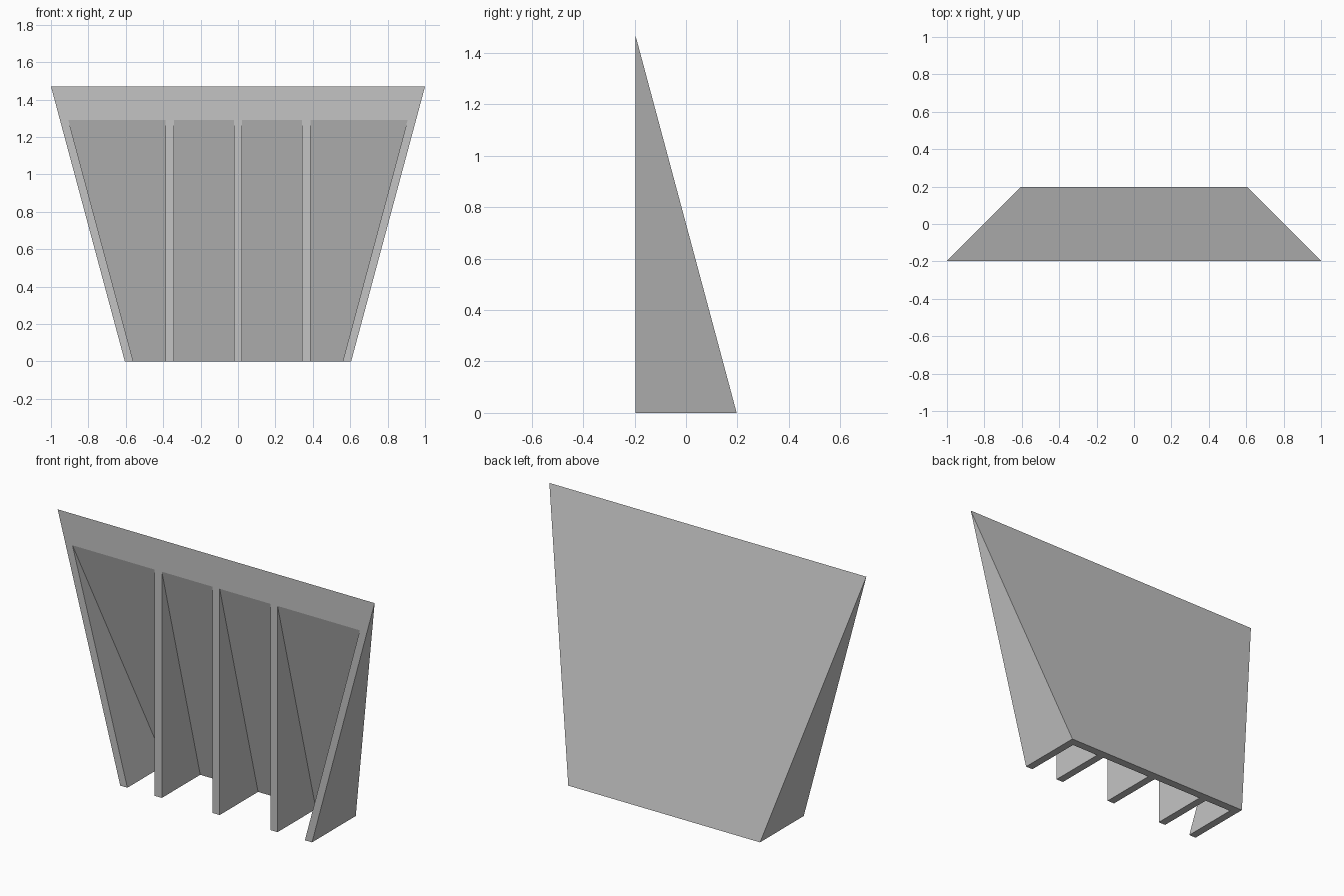
import bpy
import bmesh

cube = bpy.data.objects.get("Cube")
if cube:
    bpy.data.objects.remove(cube, do_unlink=True)

HEIGHT = 1.47
FRONT, BACK = -0.197, 0.197
BASE_HALF, TOP_HALF = 0.605, 1.0
INNER_TOP = 1.29          # height where the panel's inner face meets the front
WALL = 0.045              # thickness of ribs and side walls
INNER_BACK = FRONT + (BACK - FRONT) * INNER_TOP / HEIGHT

grey = bpy.data.materials.new("plain_grey")
grey.use_nodes = True
grey.diffuse_color = (0.55, 0.55, 0.55, 1)
grey.node_tree.nodes["Principled BSDF"].inputs["Base Color"].default_value = grey.diffuse_color


def flare(z):
    """Half width of the body at a height."""
    return BASE_HALF + (TOP_HALF - BASE_HALF) * z / HEIGHT


def prism(name, profile, low_x, high_x):
    """Span a (y, z) profile between two x limits that depend on height."""
    bm = bmesh.new()
    a = [bm.verts.new((low_x(z), y, z)) for y, z in profile]
    b = [bm.verts.new((high_x(z), y, z)) for y, z in profile]
    bm.faces.new(a)
    bm.faces.new(b[::-1])
    n = len(profile)
    for i in range(n):
        j = (i + 1) % n
        bm.faces.new((a[i], b[i], b[j], a[j]))
    bmesh.ops.recalc_face_normals(bm, faces=bm.faces)
    mesh = bpy.data.meshes.new(name)
    bm.to_mesh(mesh)
    bm.free()
    mesh.materials.append(grey)
    obj = bpy.data.objects.new(name, mesh)
    bpy.context.collection.objects.link(obj)
    return obj


# Sloping back panel, flared towards the top
panel = [(FRONT, HEIGHT), (BACK, 0), (INNER_BACK, 0), (FRONT, INNER_TOP)]
prism("sloping_panel", panel, lambda z: -flare(z), flare)

# Triangular web that fills the space in front of the panel
web = [(FRONT, 0), (INNER_BACK, 0), (FRONT, INNER_TOP)]

# Leaning side walls
prism("left_wall", web, lambda z: flare(z) - WALL, flare)
prism("right_wall", web, lambda z: -flare(z), lambda z: WALL - flare(z))

# Upright ribs
for name, x in (("right_rib", -0.365), ("middle_rib", 0), ("left_rib", 0.365)):
    prism(name, web, lambda z: x - WALL / 2, lambda z: x + WALL / 2)
